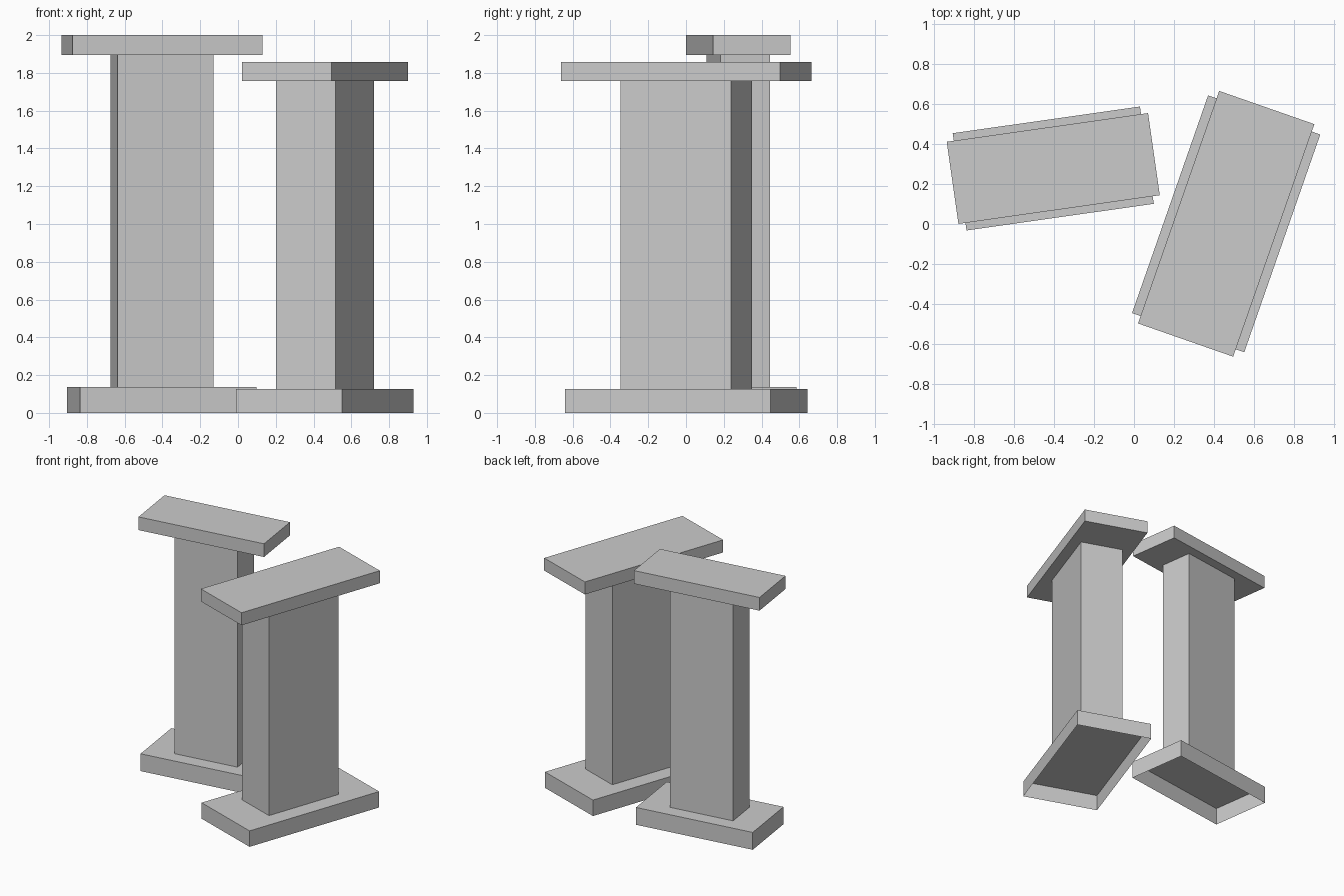
import bpy
import bmesh
from math import radians
from mathutils import Matrix, Vector

cube = bpy.data.objects.get("Cube")
if cube:
    bpy.data.objects.remove(cube, do_unlink=True)

grey = bpy.data.materials.new("light_grey")
grey.use_nodes = True
colour = (0.6, 0.6, 0.6, 1)
grey.diffuse_color = colour
grey.node_tree.nodes["Principled BSDF"].inputs["Base Color"].default_value = colour


def block(name, size, bottom, top, open_bottom=False, open_top=False):
    """Box of the given length and width between two heights, optionally open."""
    bm = bmesh.new()
    scale = Matrix.Diagonal((size[0], size[1], top - bottom, 1))
    lift = Matrix.Translation((0, 0, (bottom + top) / 2))
    bmesh.ops.create_cube(bm, size=1, matrix=lift @ scale)
    bm.normal_update()
    ends = [f for f in bm.faces
            if (open_bottom and f.normal.z < -0.5) or (open_top and f.normal.z > 0.5)]
    bmesh.ops.delete(bm, geom=ends, context='FACES_ONLY')
    mesh = bpy.data.meshes.new(name)
    bm.to_mesh(mesh)
    bm.free()
    mesh.materials.append(grey)
    obj = bpy.data.objects.new(name, mesh)
    bpy.context.collection.objects.link(obj)
    return obj


def pillar(side, centre, angle, base, shaft, cap, heights):
    """Hollow plinth, rectangular shaft and overhanging slab, turned about z."""
    base_top, cap_bottom, cap_top = heights
    parts = [
        block(side + "_base", base, 0, base_top, open_bottom=True),
        block(side + "_shaft", shaft, base_top, cap_bottom, True, True),
        block(side + "_cap", cap, cap_bottom, cap_top),
    ]
    for part in parts:
        part.location = Vector((*centre, 0))
        part.rotation_euler.z = radians(angle)


# Taller pillar on the model's right
pillar("right", (-0.403, 0.277), 8.1,
       base=(0.944, 0.49), shaft=(0.512, 0.265), cap=(1.015, 0.414),
       heights=(0.138, 1.895, 2.0))

# Broader, shorter pillar on the model's left
pillar("left", (0.46, 0.001), 70.75,
       base=(1.151, 0.593), shaft=(0.619, 0.333), cap=(1.229, 0.503),
       heights=(0.127, 1.757, 1.857))
